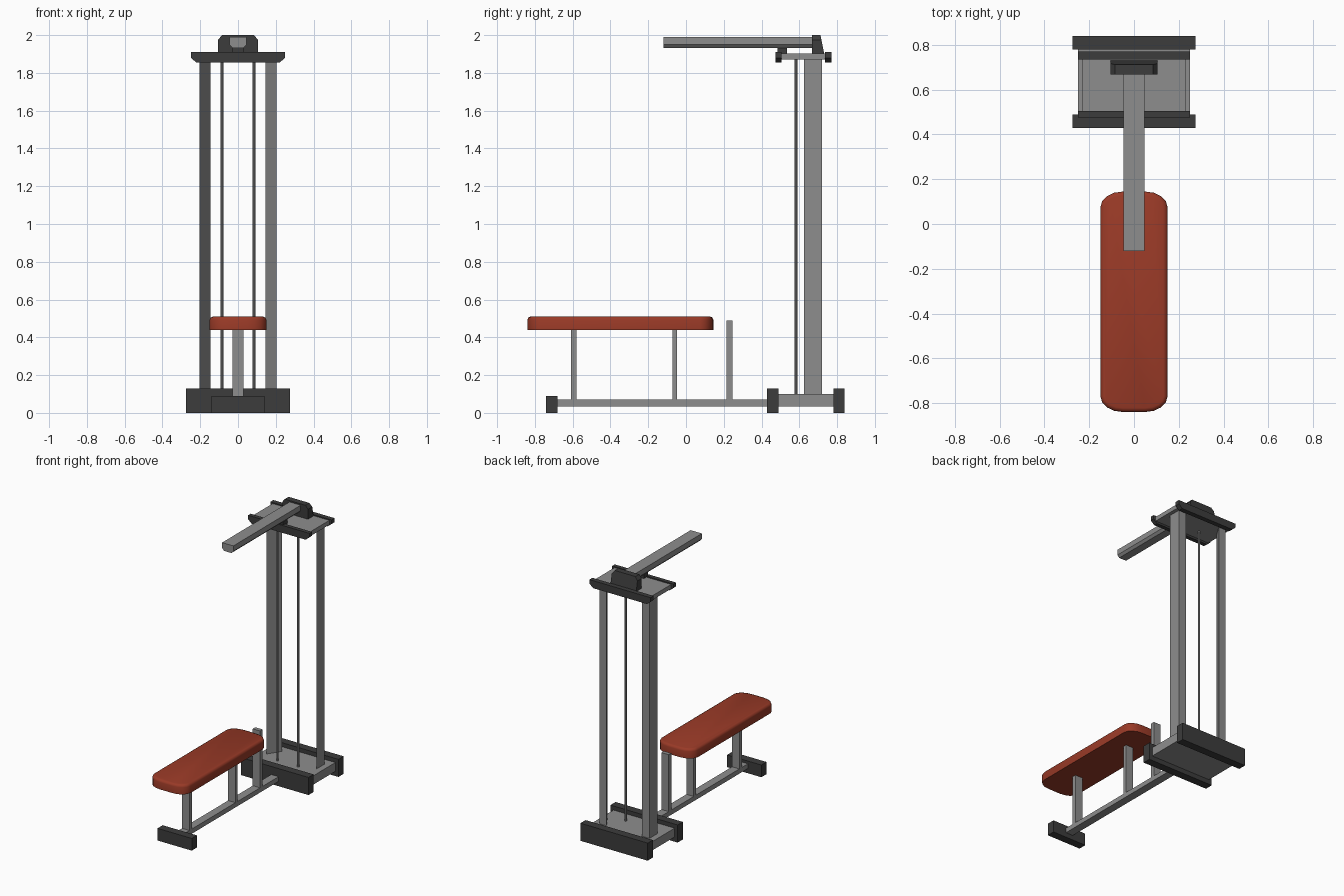
import bpy, bmesh, math

if "Cube" in bpy.data.objects:
    bpy.data.objects.remove(bpy.data.objects["Cube"])


def mat(name, rgb):
    m = bpy.data.materials.new(name)
    m.diffuse_color = (*rgb, 1)
    m.use_nodes = True
    m.node_tree.nodes["Principled BSDF"].inputs["Base Color"].default_value = m.diffuse_color
    return m


GREY = mat("steel grey", (0.27, 0.27, 0.27))
DARK = mat("dark grey", (0.045, 0.045, 0.045))
RED = mat("red padding", (0.32, 0.042, 0.02))


def loft(name, rings, material):
    """Closed solid through rings with equal point counts."""
    bm = bmesh.new()
    loops = [[bm.verts.new(p) for p in r] for r in rings]
    n = len(loops[0])
    for a, b in zip(loops, loops[1:]):
        for i in range(n):
            j = (i + 1) % n
            bm.faces.new((a[i], a[j], b[j], b[i]))
    bm.faces.new(loops[0])
    bm.faces.new(loops[-1])
    bmesh.ops.recalc_face_normals(bm, faces=bm.faces)
    me = bpy.data.meshes.new(name)
    bm.to_mesh(me)
    bm.free()
    me.materials.append(material)
    ob = bpy.data.objects.new(name, me)
    bpy.context.collection.objects.link(ob)
    return ob


def box(name, half_x, y0, y1, z0, z1, material):
    rect = [(-half_x, y0), (half_x, y0), (half_x, y1), (-half_x, y1)]
    return loft(name, [[(x, y, z) for x, y in rect] for z in (z0, z1)], material)


def mirrored(half):
    """Full x-z profile from its right half."""
    return half + [(-x, z) for x, z in reversed(half)]


def along_y(name, profile, y0, y1, material):
    return loft(name, [[(x, y, z) for x, z in profile] for y in (y0, y1)], material)


# Base: feet, plate and rail
box("tower_front_foot", 0.275, 0.43, 0.49, 0, 0.13, DARK)
box("tower_back_foot", 0.275, 0.78, 0.84, 0, 0.13, DARK)
box("bench_foot", 0.14, -0.74, -0.68, 0, 0.09, DARK)
box("base_plate", 0.25, 0.49, 0.78, 0.035, 0.10, GREY)
box("bench_rail", 0.03, -0.68, 0.43, 0.035, 0.07, GREY)

# Bench posts and the free post behind the seat
for i, (y, top) in enumerate([(-0.595, 0.445), (-0.06, 0.445), (0.23, 0.49)]):
    d = 0.0125 if i == 1 else 0.015
    box(f"bench_post_{i + 1}", 0.03, y - d, y + d, 0.07, top, GREY)

# Three-sided uprights and round guide rods, one pair each
for side, s in (("left", -1), ("right", 1)):
    tri = [(0.205 * s, 0.625), (0.205 * s, 0.72), (0.145 * s, 0.72)]
    loft(f"{side}_upright", [[(x, y, z) for x, y in tri] for z in (0.10, 1.87)], GREY)
    rod = [(0.085 * s + 0.008 * math.cos(math.tau * k / 8),
            0.583 + 0.008 * math.sin(math.tau * k / 8)) for k in range(8)]
    loft(f"{side}_guide_rod", [[(x, y, z) for x, y in rod] for z in (0.10, 1.87)], GREY)

# Top plate between two chamfered cross bars
box("top_plate", 0.232, 0.505, 0.735, 1.87, 1.902, GREY)
bar = mirrored([(0.22, 1.855), (0.25, 1.88), (0.25, 1.91)])
along_y("top_front_bar", bar, 0.475, 0.505, DARK)
along_y("top_back_bar", bar, 0.735, 0.77, DARK)

# Pulley arm, its support block and back bracket
arm = mirrored([(0.03, 1.933), (0.046, 1.95), (0.046, 1.99)])
along_y("pulley_arm", arm, -0.12, 0.69, GREY)
box("arm_support", 0.03, 0.485, 0.535, 1.90, 1.937, DARK)
bracket = mirrored([(0.105, 1.90), (0.105, 1.975), (0.085, 2.0)])
loft("arm_bracket", [[(x, 0.667, z) for x, z in bracket],
                     [(x, 0.732 - (z - 1.90) * 0.2, z) for x, z in bracket]], DARK)


# Padded seat with rounded corners and a soft top edge
def seat_ring(z, inset):
    pts = []
    for q, (sx, sy) in enumerate([(1, 1), (-1, 1), (-1, -1), (1, -1)]):
        for k in range(5):
            a = math.pi / 2 * (q + k / 4)
            pts.append((sx * 0.05 + (0.10 - inset) * math.cos(a),
                        -0.3475 + sy * 0.4225 + (0.07 - inset) * math.sin(a), z))
    return pts


seat = loft("seat", [seat_ring(z, i) for z, i in
                     [(0.44, 0.0), (0.492, 0.0), (0.505, 0.005), (0.51, 0.018)]], RED)
bpy.context.view_layer.objects.active = seat
seat.select_set(True)
bpy.ops.object.shade_smooth_by_angle(angle=math.radians(60))
